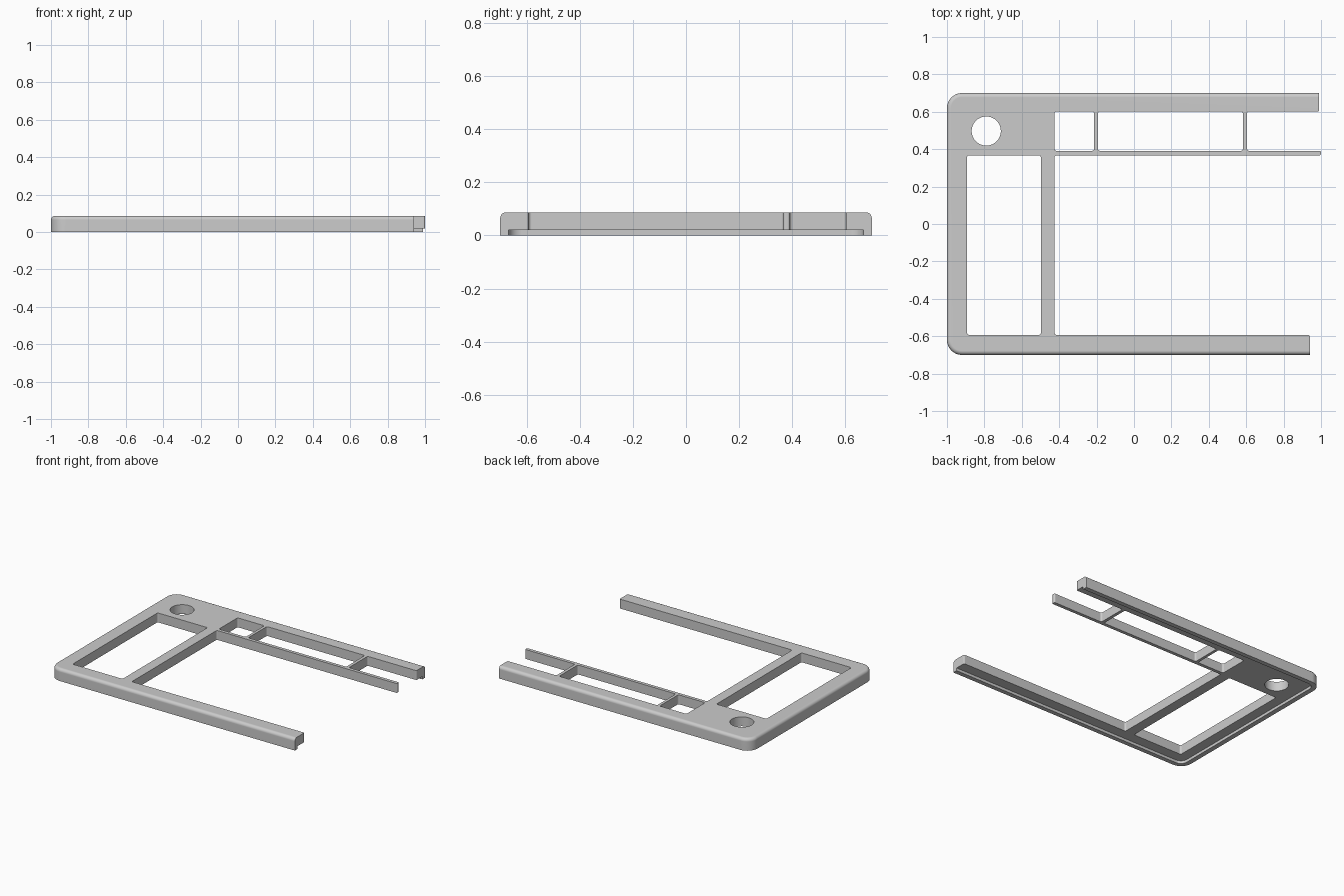
import bpy, bmesh, math

cube = bpy.data.objects.get("Cube")
if cube:
    bpy.data.objects.remove(cube, do_unlink=True)

TOP = 0.087      # upper surface
LIP = 0.02       # height of the lip under the plate

grey = bpy.data.materials.new("light grey")
grey.use_nodes = True
grey.diffuse_color = (0.6, 0.6, 0.6, 1)
grey.node_tree.nodes["Principled BSDF"].inputs["Base Color"].default_value = (0.6, 0.6, 0.6, 1)


def to_object(name, bm):
    bmesh.ops.recalc_face_normals(bm, faces=bm.faces)
    mesh = bpy.data.meshes.new(name)
    bm.to_mesh(mesh)
    bm.free()
    obj = bpy.data.objects.new(name, mesh)
    bpy.context.collection.objects.link(obj)
    mesh.materials.append(grey)
    return obj


def rounded_block(x0, x1, y0, y1, z0, z1, radius, left_only=False):
    """Box with filleted upright corners."""
    bm = bmesh.new()
    bmesh.ops.create_cube(bm, size=1)
    for v in bm.verts:
        v.co.x = x1 if v.co.x > 0 else x0
        v.co.y = y1 if v.co.y > 0 else y0
        v.co.z = z1 if v.co.z > 0 else z0
    upright = [e for e in bm.edges
               if abs(e.verts[0].co.z - e.verts[1].co.z) > 1e-4
               and not (left_only and e.verts[0].co.x > 0)]
    if radius:
        bmesh.ops.bevel(bm, geom=upright, offset=radius, segments=8,
                        affect='EDGES', profile=0.5)
    return bm


def cut(target, cutter):
    cutter.hide_render = True
    mod = target.modifiers.new("cut", 'BOOLEAN')
    mod.operation = 'DIFFERENCE'
    mod.solver = 'EXACT'
    mod.object = cutter
    bpy.context.view_layer.objects.active = target
    bpy.ops.object.modifier_apply(modifier=mod.name)
    bpy.data.objects.remove(cutter, do_unlink=True)


# Plate with rounded left corners and a soft upper rim
bm = rounded_block(-1, 1.1, -0.7, 0.7, 0, TOP, 0.08, left_only=True)
rim = [e for e in bm.edges
       if all(v.co.z > TOP - 1e-4 for v in e.verts)
       and not all(v.co.x > 1.09 for v in e.verts)]
bmesh.ops.bevel(bm, geom=rim, offset=0.022, segments=5, affect='EDGES', profile=0.5)
frame = to_object("frame", bm)

# Shallow recess underneath, leaving a lip along the outer edge
cut(frame, to_object("underside_recess",
                     rounded_block(-0.965, 1.3, -0.668, 0.668, -0.1, LIP, 0.05, left_only=True)))

# Windows: x from, x to, y from, y to
windows = [(-0.893, -0.498, -0.593, 0.367),
           (-0.425, 1.3, -0.593, 0.367),
           (-0.425, -0.213, 0.391, 0.602),
           (-0.193, 0.582, 0.391, 0.602),
           (0.604, 1.3, 0.391, 0.602)]
for w in windows:
    cut(frame, to_object("window_cutter", rounded_block(*w, -0.2, 0.3, 0.012)))

# Round hole in the back left corner
bm = bmesh.new()
bmesh.ops.create_cone(bm, cap_ends=True, segments=48, radius1=0.078, radius2=0.078, depth=1)
bmesh.ops.translate(bm, verts=bm.verts, vec=(-0.79, 0.497, 0))
cut(frame, to_object("hole_cutter", bm))

# Trim the open ends of the front rail, thin bar and back rail
for x, y0, y1 in [(0.94, -0.9, -0.3), (1.0, 0.2, 0.5), (0.99, 0.5, 0.9)]:
    cut(frame, to_object("end_cutter", rounded_block(x, 1.4, y0, y1, -0.2, 0.3, 0)))

# Soften the upright inner corners of the open ends
bm = bmesh.new()
bm.from_mesh(frame.data)
ends = [e for e in bm.edges
        if abs(e.verts[0].co.z - e.verts[1].co.z) > 0.04
        and e.verts[0].co.x > 0.93 and abs(e.verts[0].co.y) < 0.65]
bmesh.ops.bevel(bm, geom=ends, offset=0.008, segments=4, affect='EDGES', profile=0.5)
bm.to_mesh(frame.data)
bm.free()

# Smooth fillets, flat faces kept flat
bpy.ops.object.select_all(action='DESELECT')
frame.select_set(True)
bpy.context.view_layer.objects.active = frame
bpy.ops.object.shade_smooth_by_angle(angle=math.radians(35))
weighted = frame.modifiers.new("flat face normals", 'WEIGHTED_NORMAL')
weighted.keep_sharp = True
